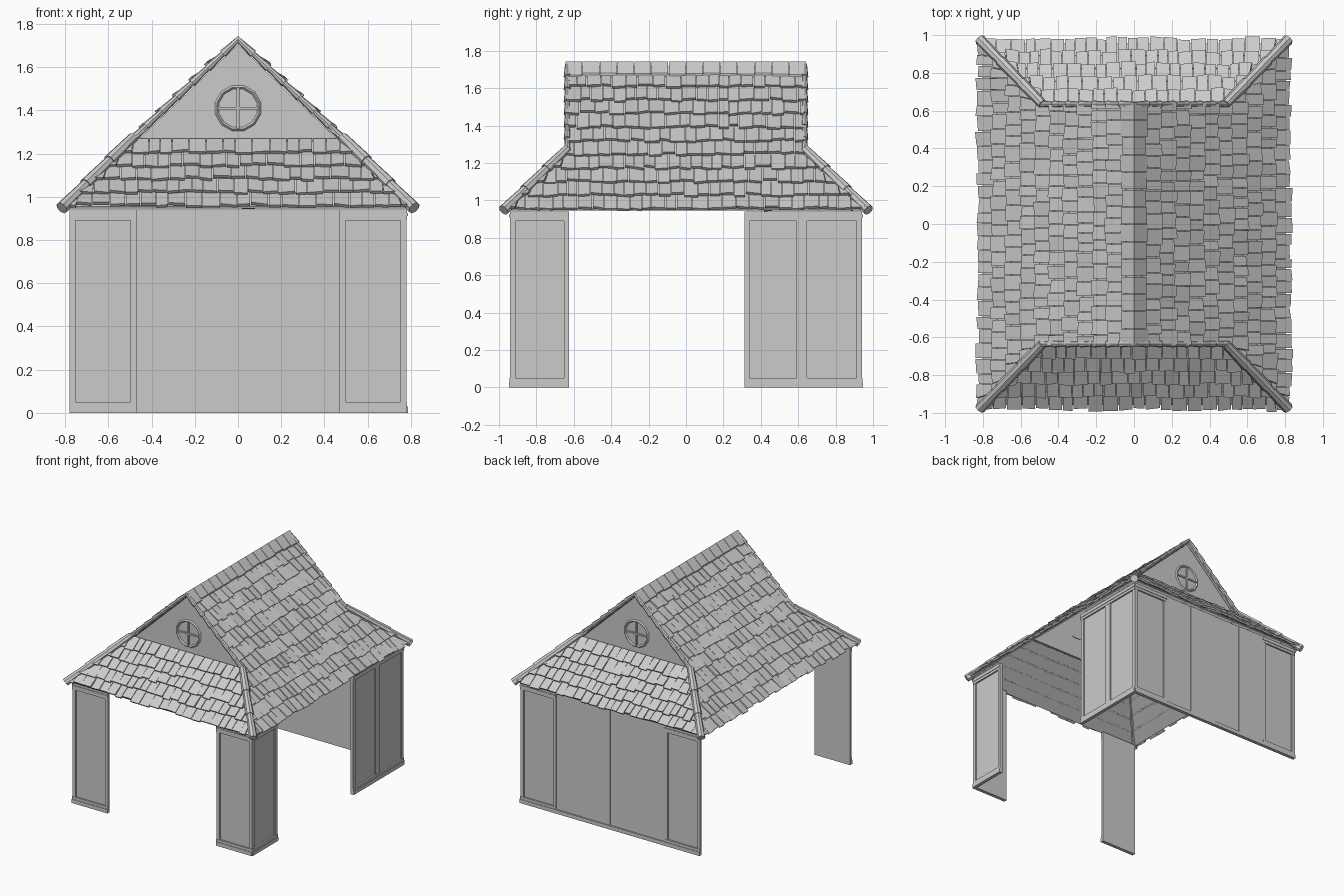
import bpy, bmesh, random
from mathutils import Vector

random.seed(4)
if "Cube" in bpy.data.objects:
    bpy.data.objects.remove(bpy.data.objects["Cube"])

grey = bpy.data.materials.new("plain_grey")
grey.use_nodes = True
COLOUR = (0.6, 0.6, 0.6, 1)
grey.diffuse_color = COLOUR
grey.node_tree.nodes["Principled BSDF"].inputs["Base Color"].default_value = COLOUR

RIDGE, PITCH = 1.715, 0.955
GABLE_X, GABLE_Y, GABLE_Z = 0.485, 0.63, 1.252
EAVE_X, EAVE_Y, EAVE_Z = 0.80, 0.955, 0.951
WALL_X, WALL_Y, WALL_TOP = 0.78, 0.94, 0.94


def finish(name, bm):
    bmesh.ops.recalc_face_normals(bm, faces=bm.faces)
    mesh = bpy.data.meshes.new(name)
    bm.to_mesh(mesh)
    bm.free()
    mesh.materials.append(grey)
    obj = bpy.data.objects.new(name, mesh)
    bpy.context.collection.objects.link(obj)
    return obj


def hexa(bm, low, high):
    """Closed solid between two matching polygons."""
    a = [bm.verts.new(p) for p in low]
    b = [bm.verts.new(p) for p in high]
    bm.faces.new(a)
    bm.faces.new(b)
    n = len(a)
    for i in range(n):
        j = (i + 1) % n
        bm.faces.new((a[i], a[j], b[j], b[i]))


# Walls: u runs along the wall, d is the distance outside the wall plane
def wall_point(side, u, d, z):
    return {"front": (u, -WALL_Y - d, z),
            "back": (u, WALL_Y + d, z),
            "left": (WALL_X + d, u, z)}[side]


def slab(bm, side, u0, u1, z0, z1, d0, d1):
    ring = [(u0, z0), (u1, z0), (u1, z1), (u0, z1)]
    hexa(bm, [wall_point(side, u, d0, z) for u, z in ring],
         [wall_point(side, u, d1, z) for u, z in ring])


def framed_panel(name, side, u0, u1):
    bm = bmesh.new()
    slab(bm, side, u0, u1, 0, WALL_TOP, -0.02, -0.01)
    for a, b in ((u0, u0 + 0.028), (u1 - 0.028, u1)):
        slab(bm, side, a, b, 0.03, WALL_TOP, -0.01, 0)
    slab(bm, side, u0, u1, 0.89, WALL_TOP, -0.01, 0.002)
    slab(bm, side, u0, u1, 0.91, 0.925, -0.01, 0.006)
    slab(bm, side, u0, u1, 0.03, 0.05, -0.01, 0.003)
    slab(bm, side, u0, u1, 0, 0.03, -0.01, 0.007)
    finish(name, bm)


for label, s in (("left", 1), ("right", -1)):
    u0, u1 = sorted((s * 0.47, s * WALL_X))
    framed_panel("front_panel_" + label, "front", u0, u1)
    framed_panel("back_panel_" + label, "back", u0, u1)
framed_panel("side_panel_front", "left", -WALL_Y, -0.625)
framed_panel("side_panel_middle", "left", 0.312, 0.62)
framed_panel("side_panel_back", "left", 0.62, WALL_Y)

# Plain boards in the middle of the back wall
bm = bmesh.new()
width = 0.94 / 4
for i in range(4):
    u = -0.47 + i * width
    slab(bm, "back", u, u + width, 0.03, WALL_TOP, -0.02, -0.004 * (i % 2))
slab(bm, "back", -0.47, 0.47, 0, 0.03, -0.02, 0.007)
finish("back_boards", bm)

# Thin roof deck, open underneath
bm = bmesh.new()
ridge = {t: bm.verts.new((0, t * GABLE_Y, RIDGE)) for t in (-1, 1)}
corner = {(s, t): bm.verts.new((s * GABLE_X, t * GABLE_Y, GABLE_Z))
          for s in (-1, 1) for t in (-1, 1)}
eave = {(s, t): bm.verts.new((s * EAVE_X, t * EAVE_Y, EAVE_Z))
        for s in (-1, 1) for t in (-1, 1)}
for s in (-1, 1):
    bm.faces.new((ridge[-1], corner[s, -1], eave[s, -1],
                  eave[s, 1], corner[s, 1], ridge[1]))
    bm.faces.new((corner[-1, s], corner[1, s], eave[1, s], eave[-1, s]))
deck = finish("roof_deck", bm)
solid = deck.modifiers.new("thickness", "SOLIDIFY")
solid.thickness = 0.01
solid.offset = 0


# Roof tiles: u runs along the row, d is the horizontal distance down the slope
def side_slope(s):
    return (lambda u, d: Vector((s * d, u, RIDGE - PITCH * d)),
            lambda d: 0.64 + max(0, d - GABLE_X) * 1.03,
            Vector((s * PITCH, 0, 1)).normalized())


def hip_slope(t):
    return (lambda u, d: Vector((u, t * (GABLE_Y + d), GABLE_Z - 0.92 * d)),
            lambda d: GABLE_X + d * 0.97,
            Vector((0, t * 0.92, 1)).normalized())


def lay_tiles(name, slope, start, end, rows):
    place, half, normal = slope
    bm = bmesh.new()
    step = (end - start) / rows
    for r in range(rows):
        top, base = start + r * step - 0.012, start + (r + 1) * step
        limit = half(base)
        u = -limit
        while u < limit - 0.01:
            w = random.uniform(0.05, 0.085)
            bottom = base + random.uniform(-0.008, 0.008)
            lifts = [random.uniform(0.022, 0.036) for _ in range(2)]
            spec = [(u, top, 0.009), (u + w - 0.004, top, 0.009),
                    (u + w - 0.004, bottom, lifts[0]), (u, bottom, lifts[1])]
            low, high = [], []
            for a, d, lift in spec:
                h = half(max(d, start))
                p = place(max(-h, min(h, a)), d)
                low.append(p + normal * (lift - 0.016))
                high.append(p + normal * lift)
            if (low[0] - low[1]).length > 0.001 or (low[2] - low[3]).length > 0.001:
                hexa(bm, low, high)
            u += w
    bmesh.ops.dissolve_degenerate(bm, dist=0.0001, edges=bm.edges)
    finish(name, bm)


for label, s in (("left", 1), ("right", -1)):
    lay_tiles("roof_tiles_" + label, side_slope(s), 0.05, 0.81, 10)
for label, t in (("front", -1), ("back", 1)):
    lay_tiles("hip_tiles_" + label, hip_slope(t), 0.0, 0.335, 5)

# Folded ridge caps
bm = bmesh.new()
caps = 14
length = 2 * 0.645 / caps
for i in range(caps):
    y0 = -0.645 + i * length
    y1 = y0 + length - 0.003
    drop = 0.07 + random.uniform(-0.006, 0.006)
    top = 1.744
    outline = [(-drop, top - drop * PITCH), (0, top), (drop, top - drop * PITCH),
               (drop, top - drop * PITCH - 0.02), (0, top - 0.025),
               (-drop, top - drop * PITCH - 0.02)]
    hexa(bm, [(x, y0, z) for x, z in outline], [(x, y1, z) for x, z in outline])
finish("ridge_caps", bm)


# Tapered round caps along the hips and gable edges
def cap_run(name, a, b, count, r_top, r_bottom):
    a, b = Vector(a), Vector(b)
    axis = (b - a).normalized()
    turn = axis.to_track_quat("Z", "Y")
    bm = bmesh.new()
    for i in range(count):
        p = a.lerp(b, i / count)
        q = a.lerp(b, (i + 1) / count)
        rings = []
        for centre, r in ((p, r_top), (q, r_bottom)):
            spokes = [Vector((r, 0, 0)) for _ in range(8)]
            for k, v in enumerate(spokes):
                v.rotate(Vector((1, 0, 0)).rotation_difference(Vector((1, 0, 0))))
            circle = bmesh.new()
            made = bmesh.ops.create_circle(circle, segments=8, radius=r)
            rings.append([centre + turn @ v.co for v in made["verts"]])
            circle.free()
        hexa(bm, *rings)
    finish(name, bm)


for x_label, s in (("left", 1), ("right", -1)):
    for y_label, t in (("front", -1), ("back", 1)):
        tag = y_label + "_" + x_label
        cap_run("hip_caps_" + tag, (s * 0.485, t * 0.635, 1.275),
                (s * 0.815, t * 0.975, 0.948), 3, 0.024, 0.03)
        cap_run("gable_caps_" + tag, (0, t * 0.635, 1.728),
                (s * 0.495, t * 0.635, 1.262), 7, 0.012, 0.019)

# Gable walls with round windows
for label, t in (("front", -1), ("back", 1)):
    bm = bmesh.new()
    tri = [(-GABLE_X, GABLE_Z - 0.01), (GABLE_X, GABLE_Z - 0.01), (0, RIDGE - 0.01)]
    hexa(bm, [(x, t * 0.595, z) for x, z in tri], [(x, t * 0.612, z) for x, z in tri])
    finish("gable_wall_" + label, bm)

    bpy.ops.mesh.primitive_torus_add(
        major_segments=12, minor_segments=4, major_radius=0.1, minor_radius=0.009,
        location=(0, t * 0.612, 1.41), rotation=(1.5708, 0.2618, 0))
    ring = bpy.context.object
    ring.name = "window_ring_" + label
    ring.data.materials.append(grey)

    bm = bmesh.new()
    for w, h in ((0.006, 0.095), (0.095, 0.006)):
        cross = [(-w, -h), (w, -h), (w, h), (-w, h)]
        hexa(bm, [(x, t * 0.59, 1.41 + z) for x, z in cross],
             [(x, t * 0.62, 1.41 + z) for x, z in cross])
    finish("window_bars_" + label, bm)
